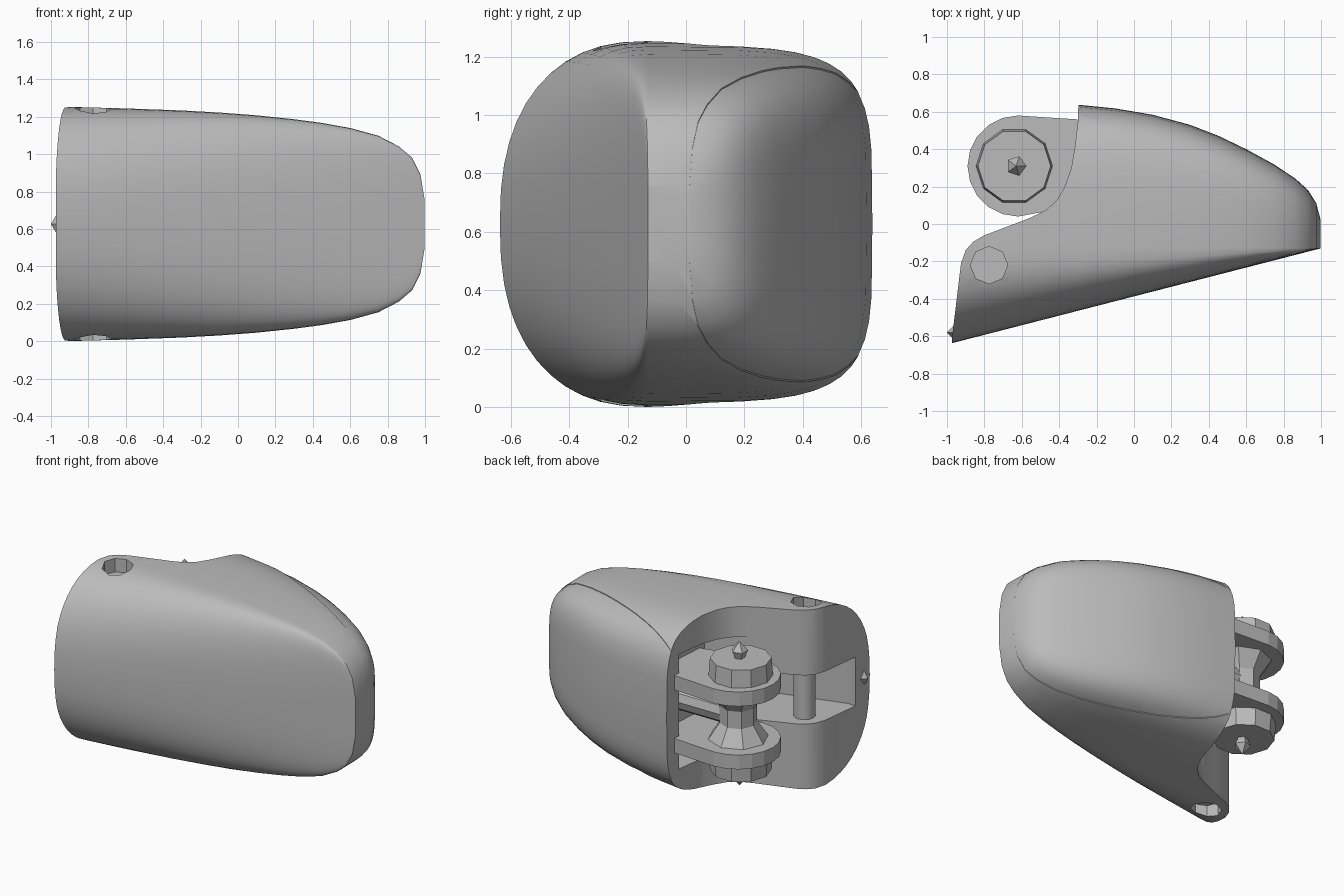
import bpy, bmesh, math
from mathutils import Vector, Matrix

cube = bpy.data.objects.get("Cube")
if cube:
    bpy.data.objects.remove(cube, do_unlink=True)

MID = 0.627      # height of the symmetry plane
CREASE = -0.13   # widest line between front and back curvature

grey = bpy.data.materials.new("plain_grey")
grey.use_nodes = True
grey.diffuse_color = (0.5, 0.5, 0.5, 1)
grey.node_tree.nodes["Principled BSDF"].inputs["Base Color"].default_value = (0.5, 0.5, 0.5, 1)


def add_object(name, bm):
    bmesh.ops.recalc_face_normals(bm, faces=bm.faces)
    mesh = bpy.data.meshes.new(name)
    bm.to_mesh(mesh)
    bm.free()
    obj = bpy.data.objects.new(name, mesh)
    bpy.context.collection.objects.link(obj)
    mesh.materials.append(grey)
    return obj


def bridge(bm, rings):
    """Skin a list of equal closed rings and cap both ends."""
    loops = [[bm.verts.new(p) for p in ring] for ring in rings]
    n = len(loops[0])
    for a, b in zip(loops, loops[1:]):
        for i in range(n):
            j = (i + 1) % n
            bm.faces.new((a[i], a[j], b[j], b[i]))
    bm.faces.new(loops[0])
    bm.faces.new(loops[-1][::-1])


def prism(name, outline, z0, z1):
    bm = bmesh.new()
    bridge(bm, [[(x, y, z) for x, y in outline] for z in (z0, z1)])
    return add_object(name, bm)


def lathe(name, profile, x, y, sides):
    bm = bmesh.new()
    bridge(bm, [[(x + r * math.cos(math.tau * i / sides),
                  y + r * math.sin(math.tau * i / sides), z)
                 for i in range(sides)] for r, z in profile])
    return add_object(name, bm)


def select(obj):
    bpy.ops.object.select_all(action="DESELECT")
    obj.select_set(True)
    bpy.context.view_layer.objects.active = obj


def cut(obj, cutters):
    select(obj)
    for c in cutters:
        mod = obj.modifiers.new("cut", "BOOLEAN")
        mod.operation, mod.solver, mod.object = "DIFFERENCE", "EXACT", c
        bpy.ops.object.modifier_apply(modifier=mod.name)


def smooth(obj, angle):
    select(obj)
    bpy.ops.object.shade_smooth_by_angle(angle=math.radians(angle))


# Stations along the tip: x, back depth, half height
STATIONS = [(-1.05, 0.6, 0.626), (-0.9, 0.62, 0.626), (-0.6, 0.635, 0.618),
            (-0.3, 0.638, 0.607), (-0.1, 0.618, 0.596), (0.1, 0.584, 0.581),
            (0.3, 0.53, 0.56), (0.45, 0.472, 0.54), (0.6, 0.4, 0.513),
            (0.75, 0.318, 0.472), (0.86, 0.245, 0.415), (0.93, 0.182, 0.355),
            (0.975, 0.11, 0.265), (0.998, 0.02, 0.13)]


def spow(v, p):
    return math.copysign(abs(v) ** p, v)


def shell(name, keep_back, scale, offset):
    """Rounded tip, split along the slanted seam."""
    rings = []
    for x, back, half in STATIONS:
        front = CREASE - 0.257 * (1 - x)
        front_power = 2 / (2.8 + 0.4 * x)      # boxier towards the nose
        ring = []
        for i in range(48):
            t = math.tau * i / 48
            c, s = math.cos(t), math.sin(t)
            depth, power = (back - CREASE, 2 / 4.6) if c > 0 else (CREASE - front, front_power)
            y = CREASE + depth * spow(c, power) if abs(c) > 1e-6 else CREASE
            ring.append((x, y, MID + scale * half * spow(s, power)))
        rings.append(ring)
    bm = bmesh.new()
    bridge(bm, rings)
    # seam plane through the rear lip and the nose
    normal = Vector((0.58, 1.3, 0)).normalized()
    point = Vector((-0.3, 0.59, 0)) + normal * offset
    geom = bm.verts[:] + bm.edges[:] + bm.faces[:]
    res = bmesh.ops.bisect_plane(bm, geom=geom, plane_co=point, plane_no=normal,
                                 clear_inner=keep_back, clear_outer=not keep_back)
    edges = [e for e in res["geom_cut"] if isinstance(e, bmesh.types.BMEdge)]
    bmesh.ops.holes_fill(bm, edges=edges, sides=0)
    return add_object(name, bm)


body = shell("front_shell", False, 1.0, 0)
pad = shell("back_pad", True, 0.99, -0.012)

# Cutters: scooped end, middle slot, knuckle pocket, pin recesses
scoop = prism("scoop_cutter", [
    (-0.29, 0.9), (-0.3, 0.55), (-0.315, 0.42), (-0.335, 0.3), (-0.37, 0.2),
    (-0.41, 0.13), (-0.47, 0.075), (-0.55, 0.035), (-0.68, -0.015), (-0.8, -0.06),
    (-0.86, -0.095), (-0.9, -0.14), (-0.925, -0.21), (-0.972, -0.6), (-0.98, -0.9),
    (-1.5, -0.9), (-1.5, 0.9)], -0.5, 2)
slot = prism("slot_cutter", [(-1.3, -0.5), (-0.9, -0.5), (-0.4, -0.36), (-0.25, -0.1),
                             (-0.2, 0.4), (-1.3, 0.4)], MID - 0.17, MID + 0.17)
pocket = prism("pocket_cutter", [(-0.6, 0.04), (-0.2, 0.08), (-0.17, 0.5), (-0.6, 0.54)],
               MID - 0.4, MID + 0.4)
recesses = [lathe("recess_cutter", [(0.1, MID + s * 0.53), (0.1, MID + s * 0.8)],
                  -0.775, -0.22, 8) for s in (-1, 1)]
cutters = [scoop, slot, pocket] + recesses
cut(body, cutters)
cut(pad, [scoop])
for c in cutters:
    bpy.data.objects.remove(c, do_unlink=True)
smooth(body, 32)
smooth(pad, 32)

# Cross pin inside the slot
pin = lathe("cross_pin", [(0.07, MID - 0.3), (0.07, MID + 0.3)], -0.775, -0.2, 16)
smooth(pin, 40)

# Knuckle: two flanges, stepped caps and a waisted hub
KX, KY = -0.62, 0.31
arc = [(KX + 0.27 * math.cos(a), KY + 0.27 * math.sin(a))
       for a in (math.radians(90 + 18 * i) for i in range(11))]
for side, label in ((1, "upper"), (-1, "lower")):
    outline = arc + [(-0.35, 0.09), (-0.15, 0.14), (-0.15, 0.5), (-0.31, 0.56)]
    prism(label + "_flange", outline, MID + side * 0.17, MID + side * 0.27)
    lathe(label + "_cap", [(0.205, MID + side * 0.26), (0.195, MID + side * 0.39)],
          KX - 0.02, KY, 10)
    lathe(label + "_tip", [(0.03, MID + side * 0.38), (0.055, MID + side * 0.44),
                           (0.003, MID + side * 0.5)], KX - 0.01, KY, 5)
lathe("knuckle_hub", [(0.2, MID - 0.18), (0.12, MID - 0.06), (0.12, MID + 0.06),
                      (0.2, MID + 0.18)], KX, KY, 8)

# Arm joining the hub to the shell
bm = bmesh.new()
bmesh.ops.create_cone(bm, cap_ends=True, segments=10, radius1=0.09, radius2=0.09, depth=0.5,
                      matrix=Matrix.Translation((-0.37, 0.31, MID)) @ Matrix.Rotation(math.pi / 2, 4, "Y"))
add_object("knuckle_arm", bm)

# Small nub on the outer rim
lathe("rim_nub", [(0.004, MID - 0.07), (0.045, MID), (0.004, MID + 0.07)], -0.955, -0.58, 4)
